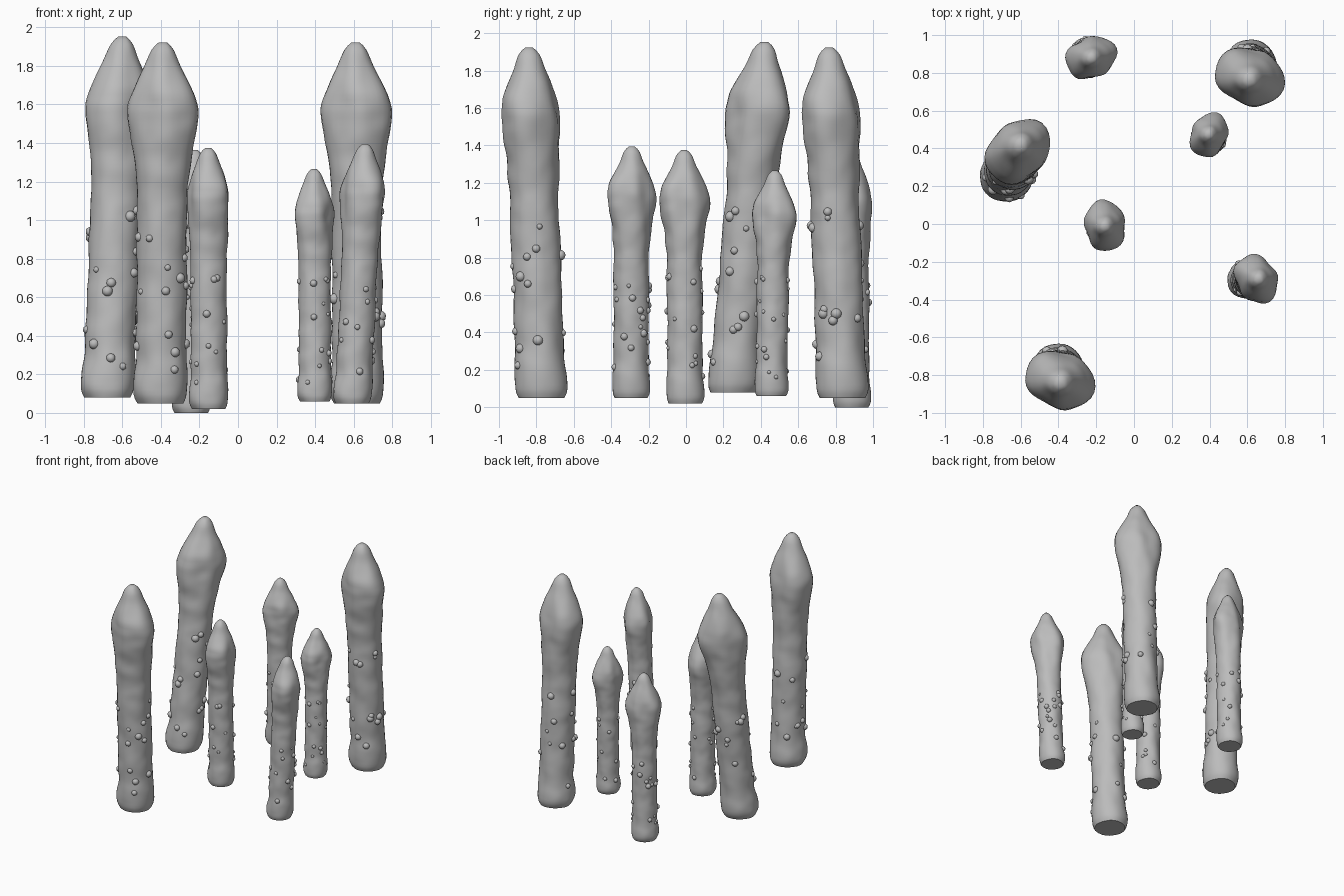
import bpy
import bmesh
import random
from math import sin, cos, pi, radians, exp
from mathutils import Vector, Matrix, noise

cube = bpy.data.objects.get("Cube")
if cube:
    bpy.data.objects.remove(cube)

grey = bpy.data.materials.new("plain_grey")
grey.use_nodes = True
grey.diffuse_color = (0.5, 0.5, 0.5, 1)
grey.node_tree.nodes["Principled BSDF"].inputs["Base Color"].default_value = (0.5, 0.5, 0.5, 1)

FULL = 1.88          # height of the full-size stalk
SEGS, RINGS = 36, 80
# Height and radius of the full-size stalk, foot to tip
PROFILE = [(0, .12), (.03, .14), (.11, .143), (.25, .13), (.8, .132), (1.1, .132),
           (1.28, .145), (1.42, .163), (1.52, .17), (1.6, .155), (1.68, .123),
           (1.75, .09), (1.8, .073), (1.84, .058), (1.87, .032), (FULL, .012)]


def radius_at(h):
    for (h0, r0), (h1, r1) in zip(PROFILE, PROFILE[1:]):
        if h <= h1:
            return r0 + (r1 - r0) * (h - h0) / (h1 - h0)
    return PROFILE[-1][1]


def skin(h, a, axis):
    """Radius of the lumpy skin at a height and angle; the bud is lobed and wider along its axis."""
    bud = exp(-((h - 1.5) / .2) ** 2)
    r = radius_at(h)
    lobes = 1 + bud * (.14 * cos(2 * (a - axis)) + .05 * cos(5 * (a - axis) + 4 * h))
    point = Vector((cos(a), sin(a), h * 5.5)) * 1.3
    lump = noise.noise(point) * .07 + noise.noise(point * 2.3) * .03
    return r * (lobes + lump)


def stalk(name, foot, tip, z0, z1, axis_deg, seed):
    rng = random.Random(seed)
    scale = (z1 - z0) / FULL
    axis = radians(axis_deg)
    foot, tip = Vector((*foot, z0)), Vector((*tip, z1))

    def place(h, a, r):
        return foot.lerp(tip, h / FULL) + Vector((cos(a), sin(a), 0)) * r * scale

    # Body rings
    bm = bmesh.new()
    rings = []
    for i in range(RINGS + 1):
        h = FULL * i / RINGS
        rings.append([bm.verts.new(place(h, a, skin(h, a, axis)))
                      for a in (2 * pi * k / SEGS for k in range(SEGS))])
    for low, high in zip(rings, rings[1:]):
        for k in range(SEGS):
            n = (k + 1) % SEGS
            bm.faces.new((low[k], low[n], high[n], high[k]))
    bm.faces.new(rings[0][::-1])
    bm.faces.new(rings[-1])
    for _ in range(2):
        bmesh.ops.smooth_vert(bm, verts=bm.verts[SEGS:], factor=.5,
                              use_axis_x=True, use_axis_y=True, use_axis_z=True)

    # Small knobs scattered over the lower half
    for _ in range(24):
        h, a = rng.uniform(.15, 1.0), rng.uniform(0, 2 * pi)
        size = rng.uniform(.016, .03) * scale
        spot = place(h, a, skin(h, a, axis) - .006)
        bmesh.ops.create_icosphere(bm, subdivisions=2, radius=size,
                                   matrix=Matrix.Translation(spot))

    mesh = bpy.data.meshes.new(name)
    bm.to_mesh(mesh)
    bm.free()
    mesh.materials.append(grey)
    obj = bpy.data.objects.new(name, mesh)
    bpy.context.collection.objects.link(obj)
    bpy.ops.object.select_all(action="DESELECT")
    obj.select_set(True)
    bpy.context.view_layer.objects.active = obj
    bpy.ops.object.shade_smooth_by_angle(angle=radians(50))


# Tall stalks
stalk("tall_stalk_front", (-.40, -.775), (-.39, -.84), .05, 1.93, -22, 1)
stalk("tall_stalk_back", (.62, .835), (.61, .765), .05, 1.93, -22, 2)
stalk("tall_stalk_right", (-.675, .25), (-.60, .42), .08, 1.96, 45, 3)
# Short stalks
stalk("short_stalk_middle", (-.15, -.005), (-.155, -.01), .02, 1.38, 100, 4)
stalk("short_stalk_inner", (.40, .455), (.395, .475), .06, 1.27, 65, 5)
stalk("short_stalk_left", (.595, -.295), (.66, -.29), .05, 1.40, -60, 6)
stalk("short_stalk_rear", (-.24, .885), (-.225, .88), 0, 1.37, 20, 7)
